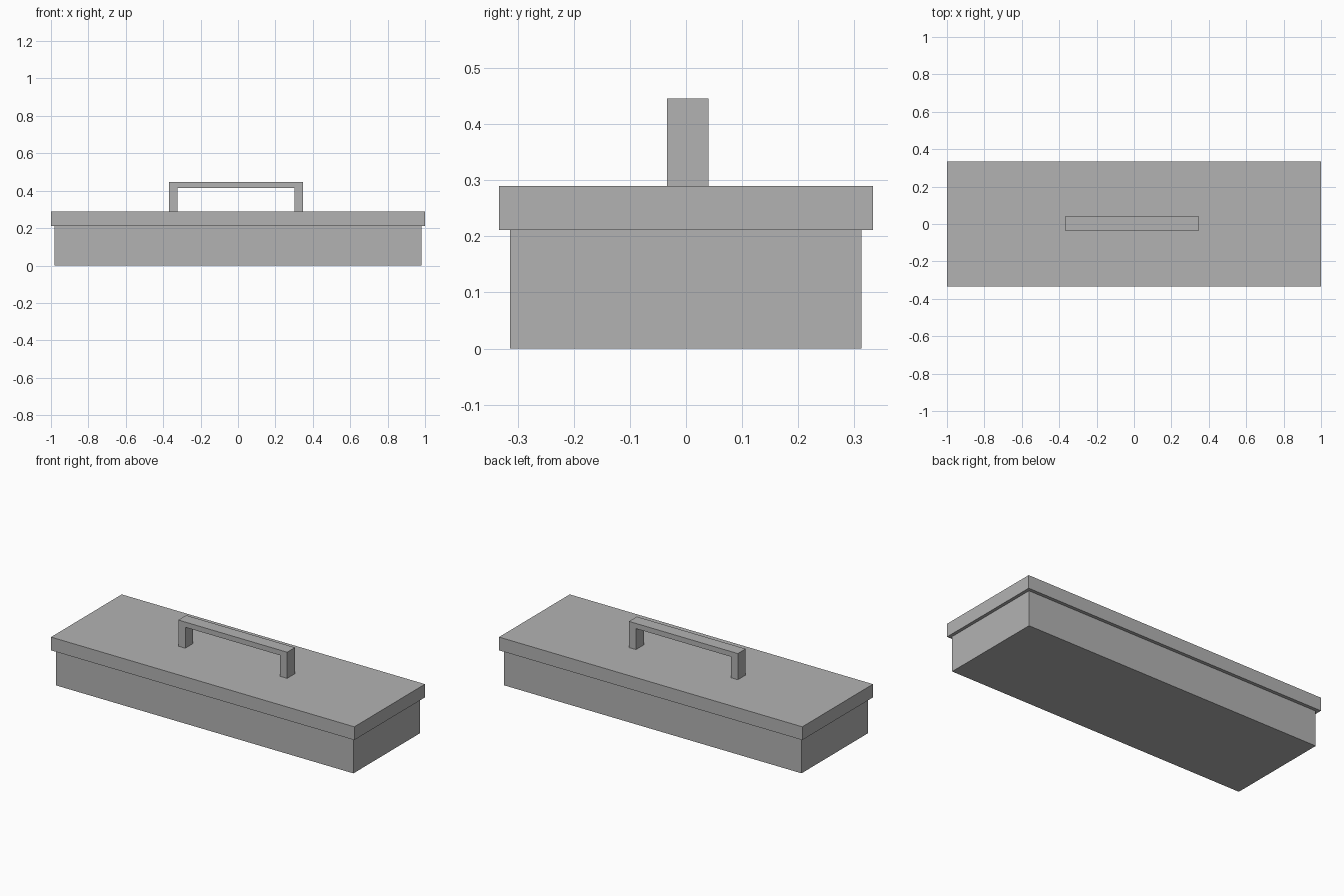
import bpy
import bmesh

cube = bpy.data.objects.get("Cube")
if cube:
    bpy.data.objects.remove(cube, do_unlink=True)

# Single plain grey
grey = bpy.data.materials.new("plain_grey")
grey.use_nodes = True
colour = (0.45, 0.45, 0.45, 1.0)
grey.diffuse_color = colour
grey.node_tree.nodes["Principled BSDF"].inputs["Base Color"].default_value = colour


def extruded(name, profile, y0, y1):
    """Extrude an x-z outline from y0 to y1."""
    bm = bmesh.new()
    face = bm.faces.new([bm.verts.new((x, y0, z)) for x, z in profile])
    result = bmesh.ops.extrude_face_region(bm, geom=[face])
    moved = [v for v in result["geom"] if isinstance(v, bmesh.types.BMVert)]
    bmesh.ops.translate(bm, verts=moved, vec=(0, y1 - y0, 0))
    bmesh.ops.recalc_face_normals(bm, faces=bm.faces)
    mesh = bpy.data.meshes.new(name)
    bm.to_mesh(mesh)
    bm.free()
    mesh.materials.append(grey)
    obj = bpy.data.objects.new(name, mesh)
    bpy.context.collection.objects.link(obj)
    return obj


def rect(half_width, z0, z1):
    return [(-half_width, z0), (half_width, z0), (half_width, z1), (-half_width, z1)]


# Box body and overhanging lid
extruded("box_body", rect(0.981, 0.0, 0.211), -0.314, 0.313)
extruded("lid", rect(1.0, 0.211, 0.29), -0.333, 0.333)

# Bracket-shaped carrying handle, slightly off centre
left, right, leg = -0.37, 0.348, 0.046
base, under, top = 0.29, 0.415, 0.446
extruded("handle", [
    (left, base), (left + leg, base), (left + leg, under),
    (right - leg, under), (right - leg, base), (right, base),
    (right, top), (left, top),
], -0.034, 0.04)
